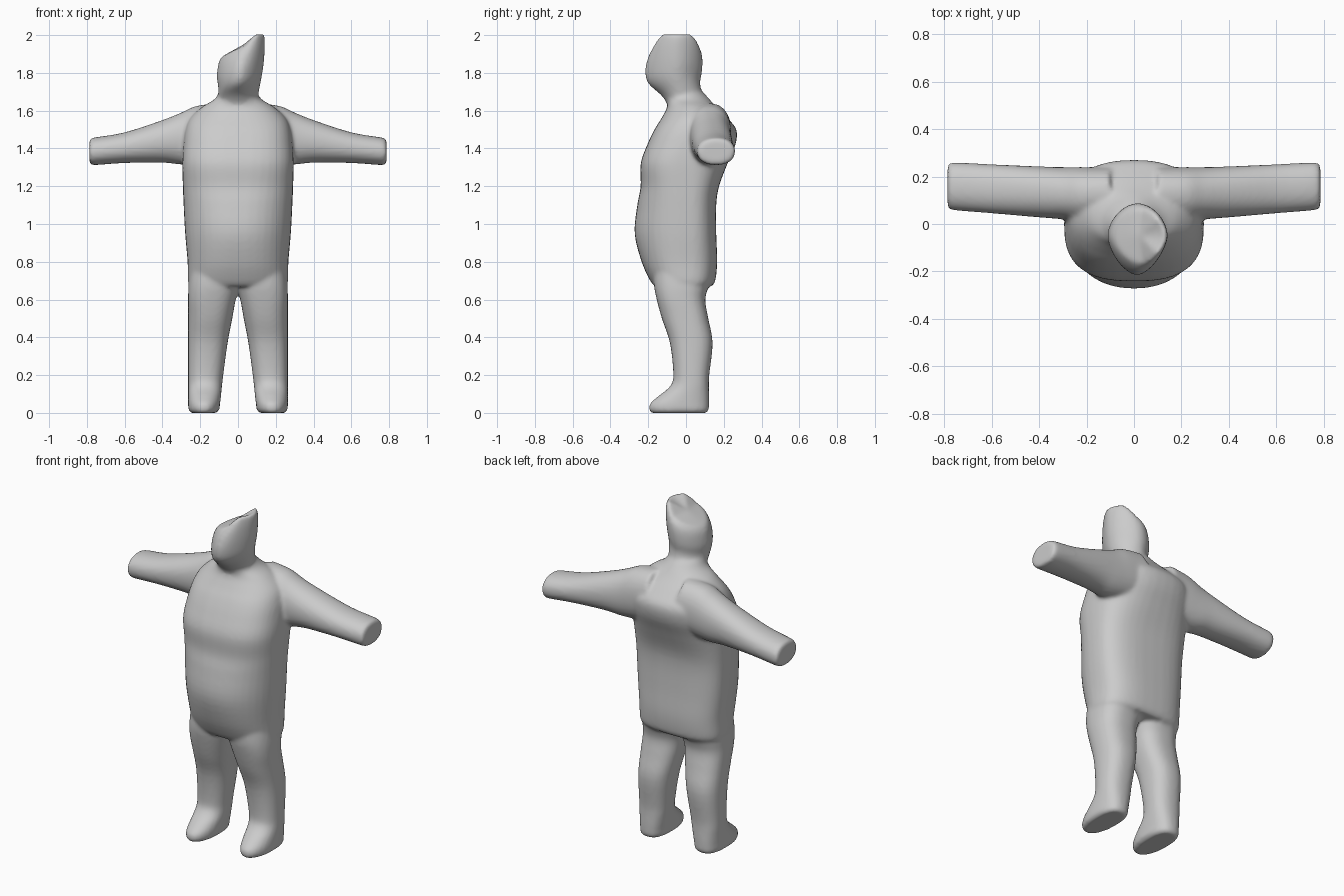
import bpy, bmesh, math
from mathutils import Vector

SEG, SUB = 40, 4
bm = bmesh.new()


def catmull(a, b, c, d, t):
    return tuple(0.5 * (2 * q + (r - p) * t + (2 * p - 5 * q + 4 * r - s) * t * t
                        + (3 * q - p - 3 * r + s) * t ** 3) for p, q, r, s in zip(a, b, c, d))


def smooth_rings(rings):
    out = []
    for i in range(len(rings) - 1):
        a, d = rings[max(i - 1, 0)], rings[min(i + 2, len(rings) - 1)]
        out += [catmull(a, rings[i], rings[i + 1], d, k / SUB) for k in range(SUB)]
    return out + [rings[-1]]


def loft(rings, place):
    """Ring: pos, u0, u1, v0, v1, v_mid, exponent low side, exponent high side."""
    prev = None
    rings = smooth_rings(rings)
    for i, (pos, u0, u1, v0, v1, vm, n0, n1) in enumerate(rings):
        loop = []
        for k in range(SEG):
            c, s = math.cos(math.tau * k / SEG), math.sin(math.tau * k / SEG)
            n, depth = (n1, v1 - vm) if s > 0 else (n0, vm - v0)
            u = (u0 + u1) / 2 + (u1 - u0) / 2 * math.copysign(abs(c) ** (2 / n), c)
            v = vm + depth * math.copysign(abs(s) ** (2 / n), s)
            loop.append(bm.verts.new(place(pos, u, v)))
        if prev:
            for k in range(SEG):
                j = (k + 1) % SEG
                bm.faces.new((prev[k], prev[j], loop[j], loop[k]))
        if i in (0, len(rings) - 1):
            mid = bm.verts.new(sum((p.co for p in loop), Vector()) / SEG)
            for k in range(SEG):
                bm.faces.new((loop[k], loop[(k + 1) % SEG], mid))
        prev = loop


# torso and shoulders
loft([(0.67, -.255, .255, -.165, .135, 0, 2.3, 2.8),
      (0.70, -.265, .265, -.19, .155, 0, 2.3, 2.8),
      (0.80, -.267, .267, -.235, .165, 0, 2.3, 2.8),
      (0.95, -.28, .28, -.272, .16, 0, 2.2, 2.8),
      (1.10, -.288, .288, -.258, .16, 0, 2.3, 2.8),
      (1.20, -.292, .292, -.24, .175, 0, 2.5, 2.8),
      (1.32, -.295, .295, -.24, .22, 0, 2.7, 2.6),
      (1.42, -.29, .29, -.205, .262, .04, 2.8, 2.4),
      (1.50, -.28, .28, -.167, .267, .07, 2.8, 2.3),
      (1.56, -.255, .255, -.13, .22, .06, 2.5, 2.2),
      (1.62, -.19, .19, -.10, .16, .03, 2.2, 2.1),
      (1.66, -.125, .125, -.11, .125, .01, 2, 2),
      (1.70, -.10, .10, -.14, .09, -.02, 2, 2)], lambda z, x, y: (x, y, z))


# head, sheared so its top rises to a blade on one side
def head_point(t, x, y):
    top = 1.88 + .06 * min(max((x + .1) / .13, 0), 1) + .07 * min(max((x - .035) / .065, 0), 1)
    return (x, y, 1.62 + t * (top - 1.62))


loft([(0, -.10, .10, -.09, .11, .0, 2, 2),
      (0.2, -.105, .11, -.13, .09, -.03, 1.9, 1.9),
      (0.4, -.105, .125, -.20, .075, -.05, 1.7, 1.8),
      (0.6, -.112, .137, -.217, .085, -.05, 1.6, 1.8),
      (0.8, -.108, .142, -.205, .088, -.05, 1.6, 1.8),
      (0.93, -.10, .142, -.185, .08, -.05, 1.6, 1.8),
      (1.0, -.085, .136, -.165, .06, -.05, 1.7, 1.8)], head_point)

for side in (-1, 1):
    # arm
    loft([(0.10, 1.34, 1.64, .02, .24, .13, 2.2, 2.2),
          (0.22, 1.32, 1.625, .01, .24, .13, 2.2, 2.2),
          (0.30, 1.315, 1.59, .02, .24, .13, 2.2, 2.2),
          (0.40, 1.325, 1.55, .028, .243, .14, 2.2, 2.2),
          (0.60, 1.323, 1.485, .045, .252, .15, 2.2, 2.2),
          (0.76, 1.312, 1.458, .058, .26, .16, 2.2, 2.2),
          (0.78, 1.318, 1.45, .065, .253, .16, 2.2, 2.2),
          (0.787, 1.33, 1.44, .08, .24, .16, 2.2, 2.2)],
         lambda x, z, y: (side * x, y, z))
    # leg and foot
    loft([(0.0, .115, .25, -.185, .11, -.03, 2.1, 2.6),
          (0.015, .10, .262, -.195, .12, -.03, 2.1, 2.6),
          (0.05, .095, .264, -.19, .122, -.03, 2.1, 2.6),
          (0.09, .09, .264, -.145, .122, -.01, 2.1, 2.6),
          (0.14, .085, .264, -.085, .121, .02, 2.2, 2.5),
          (0.20, .078, .264, -.067, .123, .03, 2.3, 2.4),
          (0.37, .055, .264, -.085, .141, .03, 2.4, 2.4),
          (0.50, .03, .264, -.128, .118, .01, 2.4, 2.4),
          (0.60, .012, .264, -.155, .102, -.02, 2.5, 2.5),
          (0.68, -.01, .262, -.17, .12, -.02, 2.5, 2.5),
          (0.78, -.02, .25, -.17, .12, -.02, 2.5, 2.5)],
         lambda z, x, y: (side * x, y, z))

bmesh.ops.recalc_face_normals(bm, faces=bm.faces)
mesh = bpy.data.meshes.new("body")
bm.to_mesh(mesh)
bm.free()
body = bpy.data.objects.new("body", mesh)
bpy.context.collection.objects.link(body)

# fuse all parts into one soft skin
remesh = body.modifiers.new("fuse", 'REMESH')
remesh.mode = 'VOXEL'
remesh.voxel_size = 0.011
remesh.use_smooth_shade = True
soft = body.modifiers.new("soften", 'SMOOTH')
soft.factor = 0.5
soft.iterations = 6
